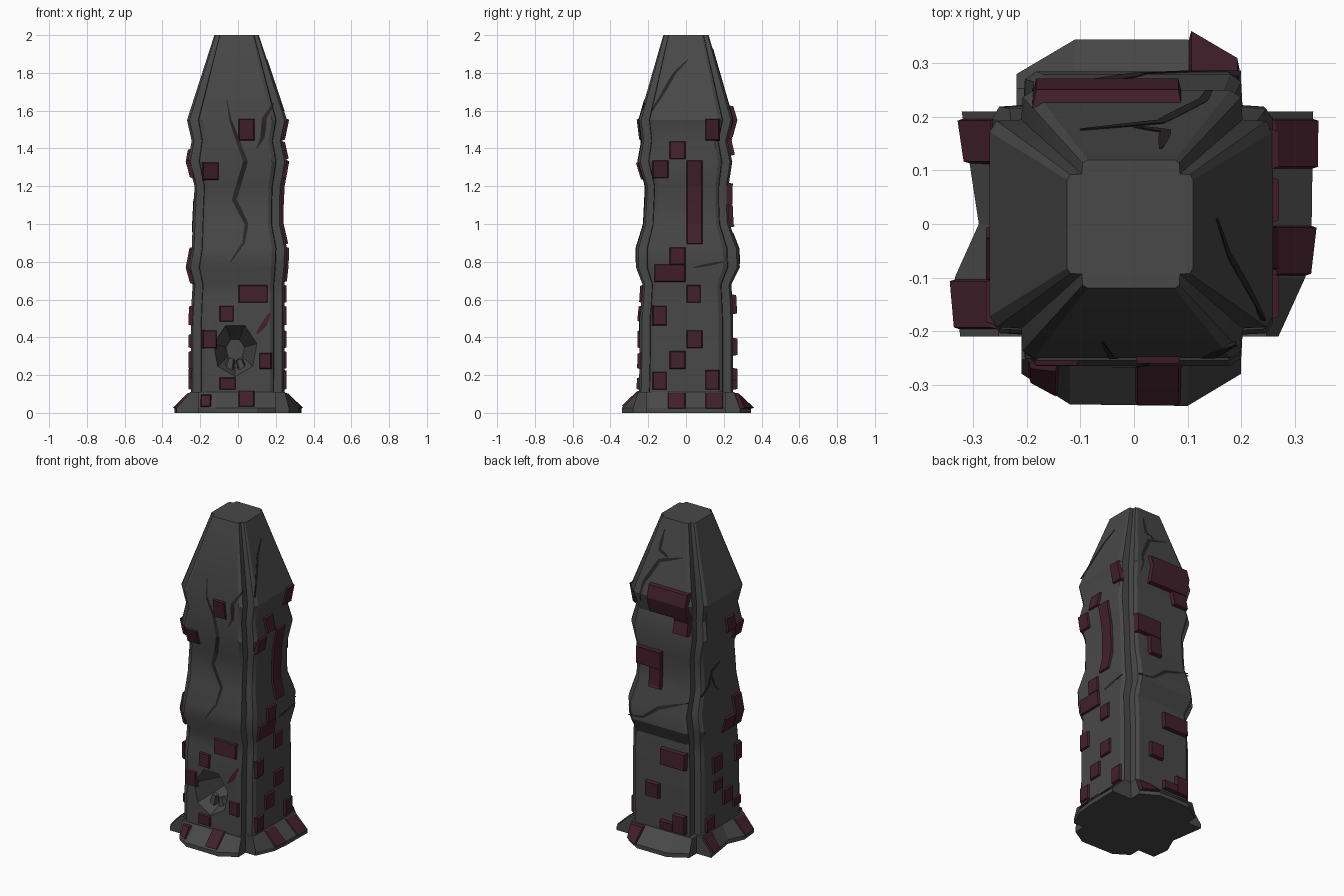
import bpy, bmesh, math
from mathutils import Matrix, Vector

if "Cube" in bpy.data.objects:
    bpy.data.objects.remove(bpy.data.objects["Cube"])


def material(name, rgb):
    m = bpy.data.materials.new(name)
    m.diffuse_color = (*rgb, 1)
    m.use_nodes = True
    m.node_tree.nodes["Principled BSDF"].inputs["Base Color"].default_value = m.diffuse_color
    return m


STONE = material("dark grey stone", (0.065, 0.065, 0.065))
PLATE = material("dark maroon", (0.055, 0.014, 0.025))
CRACK = material("crack shadow", (0.022, 0.018, 0.02))

# Wavy wall distance from the axis, per side, at shared heights
Z = [0, .11, .3, .5, .6, .68, .77, .87, 1.0, 1.1, 1.2, 1.33, 1.44, 1.55, 2.0]
WALL = {
    "front": [.25, .25, .245, .245, .235, .23, .265, .265, .225, .22, .215, .255, .235, .25, .12],
    "right": [.245, .245, .245, .245, .245, .245, .255, .26, .23, .23, .235, .26, .235, .26, .11],
    "back": [.25, .25, .25, .25, .245, .24, .285, .28, .23, .225, .225, .245, .22, .25, .12],
    "left": [.25, .25, .25, .25, .245, .24, .265, .245, .24, .235, .23, .265, .245, .27, .125],
}
# Ground outline of the flared foot: (position along side, distance)
FOOT = {
    "front": [(-.21, .28), (-.12, .337), (.1, .34), (.2, .28)],
    "right": [(-.21, .27), (-.1, .32), (0, .332), (.21, .335)],
    "back": [(-.22, .28), (-.11, .345), (.1, .345), (.2, .285)],
    "left": [(-.21, .325), (-.1, .335), (0, .29), (.21, .322)],
}


def interp(pairs, t):
    if t <= pairs[0][0]:
        return pairs[0][1]
    for (a, p), (b, q) in zip(pairs, pairs[1:]):
        if t <= b:
            return p + (q - p) * (t - a) / (b - a)
    return pairs[-1][1]


def wall(side, z):
    return interp(list(zip(Z, WALL[side])), z)


def place(side, u, r, z):
    return {"front": (u, -r, z), "right": (r, u, z),
            "back": (u, r, z), "left": (-r, u, z)}[side]


def surf(side, u, z, off):
    r = wall(side, z)
    if z < .11:
        r = interp([(.025, interp(FOOT[side], u)), (.11, wall(side, .11))], z)
    return place(side, u, r + off, z)


def loft(bm, rings):
    vs = [[bm.verts.new(p) for p in ring] for ring in rings]
    n = len(rings[0])
    for a, b in zip(vs, vs[1:]):
        for i in range(n):
            j = (i + 1) % n
            bm.faces.new((a[i], a[j], b[j], b[i]))
    bm.faces.new(vs[0][::-1])
    bm.faces.new(vs[-1])


def finish(bm, name, mat, smooth=False):
    bmesh.ops.recalc_face_normals(bm, faces=bm.faces)
    me = bpy.data.meshes.new(name)
    bm.to_mesh(me)
    bm.free()
    me.materials.append(mat)
    ob = bpy.data.objects.new(name, me)
    bpy.context.collection.objects.link(ob)
    bpy.ops.object.select_all(action='DESELECT')
    ob.select_set(True)
    bpy.context.view_layer.objects.active = ob
    if smooth:
        bpy.ops.object.shade_smooth_by_angle(angle=math.radians(28))
    return ob


# Pillar body: square section with notched, chamfered corners
quarter = [(1, .69), (.95, .77), (.78, .78), (.77, .95), (.69, 1)]
section = []
for k in range(4):
    for x, y in quarter:
        for _ in range(k):
            x, y = -y, x
        section.append((x, y))
bm = bmesh.new()
rings = []
for z in Z:
    rings.append([(x * wall("right" if x > 0 else "left", z),
                   y * wall("back" if y > 0 else "front", z), z) for x, y in section])
loft(bm, rings)
body = finish(bm, "pillar_body", STONE)

# Faceted hollow low on the front
bm = bmesh.new()
bmesh.ops.create_cone(bm, cap_ends=True, segments=7, radius1=.155, radius2=.05, depth=.3,
                      matrix=Matrix.Translation((-.015, -.2, .335)) @ Matrix.Diagonal((1, 1, 1.2, 1))
                      @ Matrix.Rotation(-math.pi / 2, 4, 'X'))
cutter = finish(bm, "hollow_cutter", STONE)
cutter.hide_render = True
mod = body.modifiers.new("hollow", 'BOOLEAN')
mod.operation, mod.solver, mod.object = 'DIFFERENCE', 'EXACT', cutter
bpy.context.view_layer.objects.active = body
bpy.ops.object.modifier_apply(modifier="hollow")
bpy.data.objects.remove(cutter)
body.select_set(True)
bpy.context.view_layer.objects.active = body
bpy.ops.object.shade_smooth_by_angle(angle=math.radians(28))

# Small rubble in the hollow
bm = bmesh.new()
for x, z, a in [(-.045, .245, .2), (.02, .24, -.3)]:
    bmesh.ops.create_cone(bm, cap_ends=True, segments=5, radius1=.03, radius2=.02, depth=.09,
                          matrix=Matrix.Translation((x, -.17, z)) @ Matrix.Rotation(a, 4, 'Y'))
finish(bm, "hollow_rubble", STONE)

# Flared foot, one wedge per side
for side, outline in FOOT.items():
    bm = bmesh.new()
    top = wall(side, .11) + .003
    loft(bm, [[place(side, u, r, 0), place(side, u, r, .025), place(side, u, top, .11),
               place(side, u, .17, .11), place(side, u, .17, 0)] for u, r in outline])
    finish(bm, side + "_foot_flare", STONE)


# Raised square plates that follow the wall: (u0, z0, u1, z1)
def plates(side, rects, h=.012, b=.007):
    bm = bmesh.new()
    for u0, z0, u1, z1 in rects:
        zs = [(z0, z0 + b)] + [(z, z) for z in Z + [.025] if z0 + .01 < z < z1 - .01] + [(z1, z1 - b)]
        zs.sort()
        loft(bm, [[surf(side, u0, z, -.01), surf(side, u0 + b, t, h),
                   surf(side, u1 - b, t, h), surf(side, u1, z, -.01)] for z, t in zs])
    finish(bm, side + "_plates", PLATE)


plates("front", [(0, 1.44, .09, 1.56), (-.19, 1.23, -.1, 1.33), (0, .58, .16, .68),
                 (-.1, .48, -.02, .57), (-.19, .34, -.11, .44), (.11, .23, .18, .32),
                 (-.1, .12, -.01, .19), (0, .03, .09, .12), (-.2, .03, -.14, .1)])
plates("right", [(.1, 1.44, .18, 1.56), (-.09, 1.34, 0, 1.44), (-.18, 1.24, -.09, 1.34),
                 (0, .89, .09, 1.34), (-.09, .78, 0, .88), (-.17, .69, 0, .79),
                 (0, .58, .08, .68), (-.18, .46, -.1, .57), (0, .34, .09, .44),
                 (-.09, .23, 0, .33), (-.18, .12, -.1, .22), (.1, .12, .18, .23),
                 (-.1, .02, 0, .11), (.1, .02, .2, .11)])
plates("back", [(-.19, 1.45, .09, 1.63), (-.19, 1.36, -.08, 1.46), (0, 1.1, .18, 1.22),
                (0, .98, .09, 1.11), (-.18, .52, 0, .63), (0, .3, .1, .4),
                (-.18, .12, -.09, .24), (-.1, .12, 0, .18), (.1, .02, .2, .11)], h=.022)
plates("left", [(-.19, 1.24, -.1, 1.34), (-.11, 1.3, -.02, 1.4), (-.19, .68, -.1, .88),
                (-.11, .68, 0, .78), (0, .46, .1, .57), (-.19, .46, -.12, .57),
                (0, .34, .09, .42), (-.1, .23, 0, .33), (-.18, .18, -.1, .24),
                (.08, .12, .17, .21), (.11, .02, .2, .11), (-.2, .02, -.1, .11)])


# Cracks: thin tapering ribbons hugging the wall
def crack(name, side, pts, width=.011, mat=CRACK):
    path = []
    for (a, c), (b, d) in zip(pts, pts[1:]):
        n = max(2, int(math.hypot(b - a, d - c) / .02))
        path += [Vector((a + (b - a) * i / n, c + (d - c) * i / n)) for i in range(n)]
    path.append(Vector(pts[-1]))
    rings, last = [], len(path) - 1
    for i, p in enumerate(path):
        t = (path[min(i + 1, last)] - path[max(i - 1, 0)]).normalized()
        w = Vector((-t.y, t.x)) * (width * math.sin(math.pi * (i + .3) / (last + .6)) + .002)
        q, s = p + w, p - w
        rings.append([surf(side, q.x, q.y, .003), surf(side, s.x, s.y, .003),
                      surf(side, p.x, p.y, -.006)])
    bm = bmesh.new()
    loft(bm, rings)
    finish(bm, name, mat)


crack("front_long_crack", "front", [(-.06, 1.66), (-.04, 1.55), (.04, 1.33), (-.02, 1.13),
                                    (.045, 1.0), (.03, .9), (-.04, .8)])
crack("front_corner_crack", "front", [(.19, 1.64), (.14, 1.56), (.13, 1.46), (.1, 1.4)])
crack("front_low_crack", "front", [(.17, .53), (.14, .47), (.1, .42)], .012, PLATE)
crack("right_upper_crack", "right", [(-.18, 1.6), (-.13, 1.68), (-.06, 1.8), (.01, 1.87)], .007)
crack("right_lower_crack", "right", [(.04, .77), (.12, .785), (.2, .8)], .005)
crack("back_belt_crack", "back", [(.2, .79), (.1, .8), (0, .88), (-.19, .95)], .008)
crack("left_belt_crack", "left", [(.19, .98), (.12, 1.02), (.08, 1.1), (.0, 1.13)], .009)
crack("left_branch_crack", "left", [(.09, 1.09), (.06, 1.0), (.02, .96)], .007)
crack("back_upper_crack", "back", [(-.1, 1.81), (.05, 1.76), (.13, 1.62), (.15, 1.5)], .01)
crack("back_tip_crack", "back", [(.0, 1.79), (.06, 1.82), (.05, 1.93)], .009)
